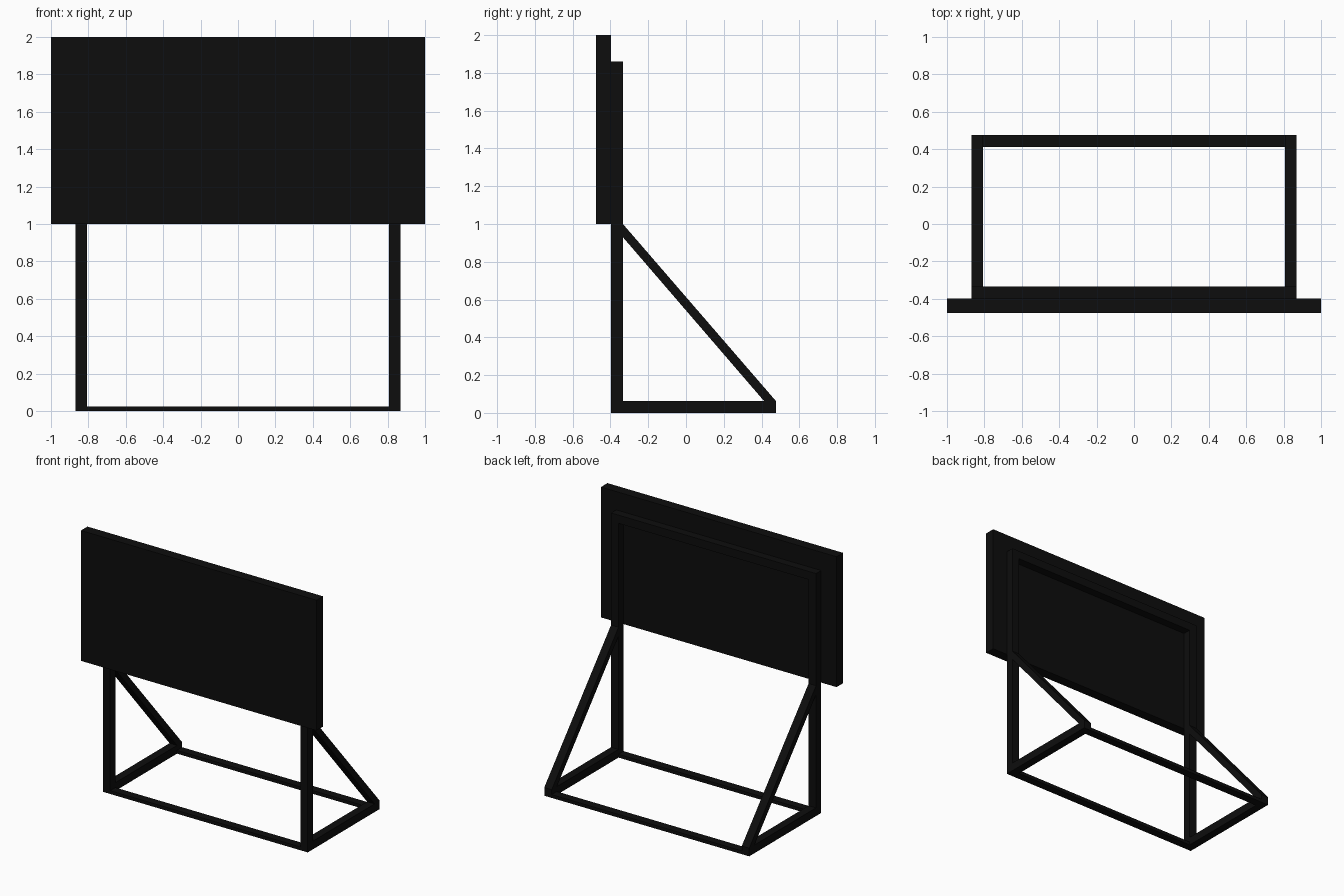
import bpy
import bmesh
from mathutils import Vector

if "Cube" in bpy.data.objects:
    bpy.data.objects.remove(bpy.data.objects["Cube"])

black = bpy.data.materials.new("matte black")
black.diffuse_color = (0.004, 0.004, 0.004, 1)
black.use_nodes = True
black.node_tree.nodes["Principled BSDF"].inputs["Base Color"].default_value = black.diffuse_color


def prism(name, profile, x0, x1):
    """Extrude a (y, z) profile along x."""
    bm = bmesh.new()
    face = bm.faces.new([bm.verts.new((x0, y, z)) for y, z in profile])
    ext = bmesh.ops.extrude_face_region(bm, geom=[face])
    verts = [g for g in ext["geom"] if isinstance(g, bmesh.types.BMVert)]
    bmesh.ops.translate(bm, verts=verts, vec=Vector((x1 - x0, 0, 0)))
    bmesh.ops.recalc_face_normals(bm, faces=bm.faces)
    mesh = bpy.data.meshes.new(name)
    bm.to_mesh(mesh)
    bm.free()
    mesh.materials.append(black)
    obj = bpy.data.objects.new(name, mesh)
    bpy.context.collection.objects.link(obj)
    return obj


def box(name, x0, x1, y0, y1, z0, z1):
    return prism(name, [(y0, z0), (y1, z0), (y1, z1), (y0, z1)], x0, x1)


T = 0.063                   # tube thickness
XO, XI = 0.87, 0.87 - T     # outer and inner x of the side frames
YF, YB = -0.397, 0.476      # front and back of the stand
YP = YF + T                 # back of the posts
TOP = 1.86

# Sign board
box("sign_panel", -1, 1, -0.476, YF, 1, 2)

# Side frames: post, floor rail and diagonal brace
for side, a, b in (("left", -XO, -XI), ("right", XI, XO)):
    box(side + "_post", a, b, YF, YP, 0, TOP)
    box(side + "_floor_rail", a, b, YP, YB, 0, T)
    prism(side + "_brace",
          [(YP, 1.0), (YP, 0.93), (YB - T, T), (YB, T)], a, b)

# Cross bars: square one behind the board, flat ones on the floor
box("top_crossbar", -XI, XI, YF, YP, TOP - T, TOP)
box("front_floor_bar", -XI, XI, YF, YP, 0, 0.025)
box("back_floor_bar", -XI, XI, YB - T, YB, 0, 0.025)
